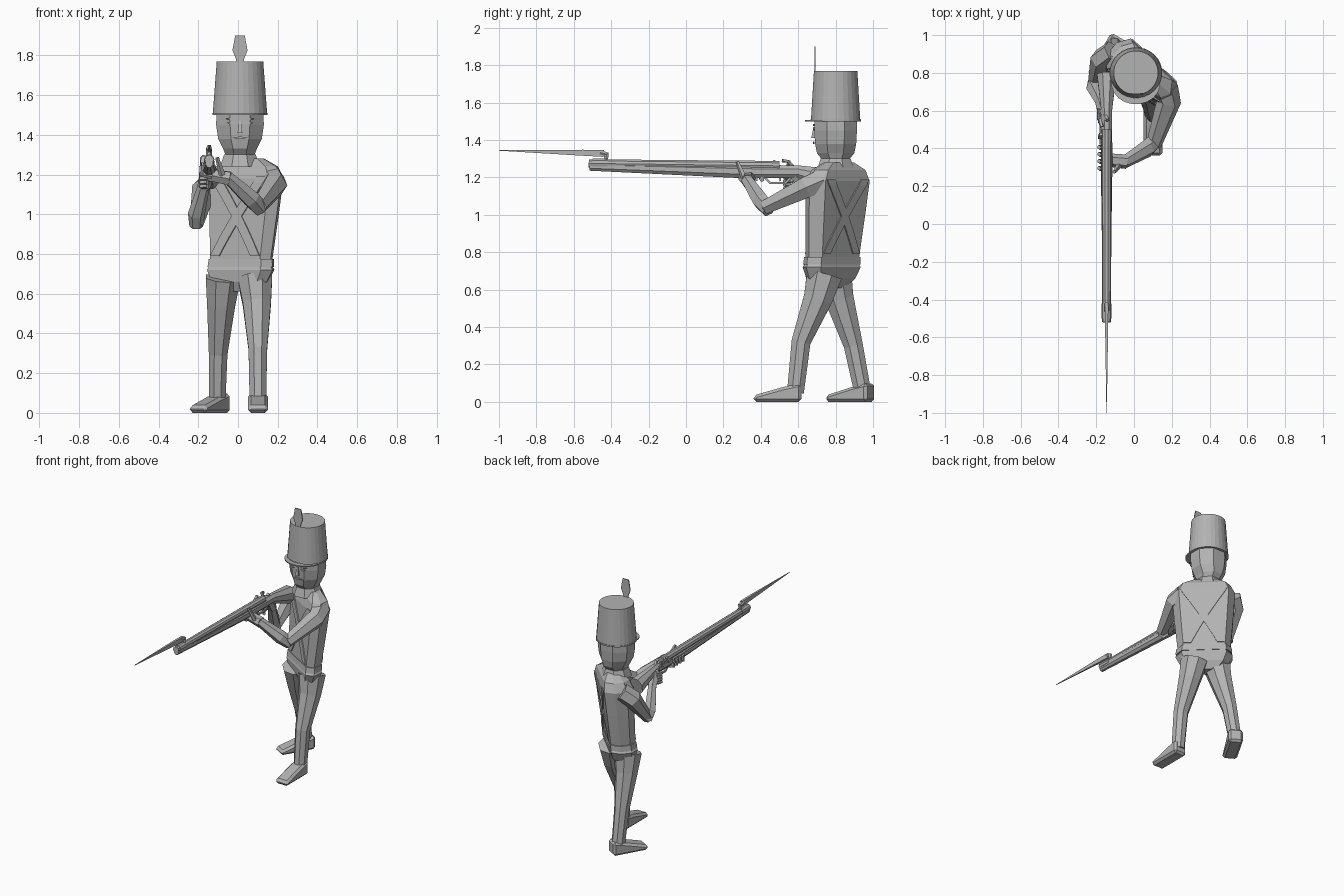
import bpy, bmesh, math
from mathutils import Vector, Matrix

cube = bpy.data.objects.get("Cube")
if cube:
    bpy.data.objects.remove(cube, do_unlink=True)

shade = .45
grey = bpy.data.materials.new("plain_grey")
grey.use_nodes = True
grey.diffuse_color = (shade, shade, shade, 1)
grey.node_tree.nodes["Principled BSDF"].inputs["Base Color"].default_value = grey.diffuse_color


def finish(name, bm):
    bmesh.ops.recalc_face_normals(bm, faces=bm.faces)
    mesh = bpy.data.meshes.new(name)
    bm.to_mesh(mesh)
    bm.free()
    mesh.materials.append(grey)
    part = bpy.data.objects.new(name, mesh)
    bpy.context.collection.objects.link(part)
    return part


def skin(name, loops):
    """Join closed loops of points into a capped solid."""
    bm = bmesh.new()
    rows = [[bm.verts.new(point) for point in loop] for loop in loops]
    for low, high in zip(rows, rows[1:]):
        for i in range(len(low)):
            bm.faces.new((low[i - 1], low[i], high[i], high[i - 1]))
    bm.faces.new(rows[0])
    bm.faces.new(rows[-1])
    return finish(name, bm)


def polygon(sides, rx, ry):
    grow = 1 / math.cos(math.pi / sides)
    turns = [(i + .5) * math.tau / sides for i in range(sides)]
    return [(rx * grow * math.cos(t), ry * grow * math.sin(t)) for t in turns]


def stack(name, axis, rings, sides=8):
    """Horizontal rings (z, rx, ry) around an axis given as a function of z."""
    return skin(name, [[axis(z) + Vector((u, v, 0)) for u, v in polygon(sides, rx, ry)]
                       for z, rx, ry in rings])


def limb(name, points, radii, sides=6, squash=1):
    """Tube through points, its width scaled by squash."""
    loops = []
    for i, point in enumerate(points):
        along = (points[min(i + 1, len(points) - 1)] - points[max(i - 1, 0)]).normalized()
        up = along.cross(Vector((1, 0, 0))).normalized()
        side = up.cross(along)
        loops.append([point + up * u + side * v
                      for u, v in polygon(sides, radii[i], radii[i] * squash)])
    return skin(name, loops)


def across(name, outline, axis, at, thick):
    """Solid of a side (axis 0) or front (axis 1) outline, centred at a depth."""
    def put(a, b, depth):
        return (depth, a, b) if axis == 0 else (a, depth, b)
    return skin(name, [[put(a, b, at + side * thick / 2) for a, b in outline] for side in (-1, 1)])


def spots(*places):
    return [Vector(place) for place in places]


def body_axis(z):
    return Vector((.01 + .06 * (z - .74), .78 + .07 * (z - .74), z))


def head_axis(z):
    return Vector((.01, .8, z))


# Coat: a flat torso plan turned so the left shoulder leads, scaled by height
chest_right, chest_left = spots((-.17, .01, 0), (.11, -.16, 0))
back_left, back_right = spots((.18, -.06, 0), (-.05, .16, 0))
plan = [chest_right, chest_left, Vector((.17, -.14, 0)), back_left, back_right,
        Vector((-.12, .14, 0)), Vector((-.17, .08, 0))]
coat = [(.74, .88), (1, 1), (1.18, 1.07), (1.24, .9), (1.28, .5)]


def plan_stack(name, levels):
    return skin(name, [[body_axis(z) + corner * size for corner in plan] for z, size in levels])


plan_stack("coat_body", coat)
plan_stack("belt", [(.735, .96), (.775, .94)])
plan_stack("coat_skirt", [(.61, .5), (.66, .82), (.72, .97), (.74, .9)])
stack("collar", head_axis, [(1.24, .1, .1), (1.3, .08, .08)])


def coat_size(z):
    for low, high in zip(coat, coat[1:]):
        if z <= high[0]:
            return low[1] + (high[1] - low[1]) * (z - low[0]) / (high[0] - low[0])


# Crossed straps on chest and back
STEPS = 12
for start, end, label in ((chest_right, chest_left, "chest"), (back_left, back_right, "back")):
    outward = (end - start).cross(Vector((0, 0, 1))).normalized() * .003
    for rising in (False, True):
        bm = bmesh.new()
        rows = []
        for i in range(STEPS + 1):
            f = i / STEPS
            z = .79 + .4 * (f if rising else 1 - f)
            rows.append([bm.verts.new(body_axis(z) + outward + coat_size(z) *
                                      start.lerp(end, .1 + .8 * f + edge)) for edge in (-.09, .09)])
        for a, b in zip(rows, rows[1:]):
            bm.faces.new((a[0], a[1], b[1], b[0]))
        strap = finish(label + "_strap", bm)
        solid = strap.modifiers.new("thickness", "SOLIDIFY")
        solid.thickness, solid.offset = .008, 0

# Legs, left one striding forward
leg_radii = (.045, .051, .077, .095)
limb("left_leg", spots((.1, .585, .05), (.1, .615, .32), (.095, .705, .55), (.085, .74, .68)),
     leg_radii, 8, .92)
limb("right_leg", spots((-.105, .945, .05), (-.1, .895, .3), (-.085, .82, .55), (-.075, .79, .68)),
     leg_radii, 8, .92)

# Shoes, right one turned out
sole = [(-.13, 0), (-.13, .035), (.03, .08), (.125, .1), (.125, 0)]
for name, x, y, angle in (("left_shoe", .1, .492, 0), ("right_shoe", -.14, .88, -30)):
    shoe = across(name, sole, 0, 0, .1)
    shoe.location = (x, y, 0)
    shoe.rotation_euler.z = math.radians(angle)
    bevel = shoe.modifiers.new("worn_edges", "BEVEL")
    bevel.width, bevel.segments = .015, 1

# Head and face
stack("neck", head_axis, [(z, .06, .06) for z in (1.24, 1.33)])
stack("head", head_axis, [(1.28, .065, .06), (1.33, .085, .1), (1.38, .11, .11),
                          (1.45, .12, .114), (1.53, .118, .114)])
stack("nose", lambda z: Vector((.01, .687, z)), [(1.41, .012, .018), (1.47, .005, .005)], sides=4)


def face_mark(name, x, z, wide, tall):
    across(name, [(x - wide, z), (x, z - tall), (x + wide, z), (x, z + tall)], 1, .683, .009)


for side in (-1, 1):
    eye_x = .01 + side * .045
    face_mark("eye", eye_x, 1.46, .02, .008)
    face_mark("eyebrow", eye_x, 1.48, .03, .006)
face_mark("mouth", .01, 1.385, .04, .007)

# Tall hat with peak and plume
stack("hat", head_axis, [(1.505, .137, .132), (1.77, .117, .116)], sides=28)
stack("hat_rim", head_axis, [(z, .139, .135) for z in (1.5, 1.51)], sides=28)
stack("hat_peak", lambda z: Vector((.01, .745, z)), [(z, .128, .11) for z in (1.5, 1.508)], sides=20)
plume = [(.015, 1.72), (.02, 1.78), (.038, 1.825), (.024, 1.9)]
across("plume", [(.01 + u, z) for u, z in plume] + [(.01 - u, z) for u, z in reversed(plume)],
       1, .69, .007)

# Arms
limb("left_upper_arm", spots((.165, .72, 1.18), (.185, .65, 1.15), (.105, .42, 1.04)),
     (.06, .056, .036))
limb("left_forearm", spots((.115, .445, 1.025), (.07, .4, 1.075), (-.055, .325, 1.19)), (.036, .041, .028))
limb("right_upper_arm", spots((-.11, .91, 1.18), (-.17, .87, 1.13), (-.21, .74, .945)),
     (.055, .055, .03))
limb("right_forearm", spots((-.21, .755, .94), (-.21, .72, 1), (-.17, .635, 1.15)), (.03, .037, .026))

# Hands, wrapped round the fore-end and the grip
limb("left_palm", spots((-.04, .33, 1.18), (-.15, .34, 1.2)), (.033, .03))
limb("right_palm", spots((-.17, .64, 1.14), (-.155, .58, 1.22)), (.03, .03))
limb("left_thumb", spots((-.08, .31, 1.2), (-.105, .275, 1.285)), (.014, .008), 5)
limb("right_thumb", spots((-.17, .6, 1.22), (-.14, .55, 1.28)), (.013, .009), 5)
for i in range(4):
    knuckle = Vector((-.18, .295 + .037 * i, 1.2))
    limb("left_finger", [knuckle + bend for bend in spots((.05, 0, -.01), (0, 0, 0), (-.005, 0, .045))],
         (.012, .012, .009), 5)
    knuckle = Vector((-.183, .555, 1.2 - .02 * i))
    limb("right_finger", [knuckle + bend for bend in spots((0, .055, .01), (0, 0, 0), (.03, -.03, 0))],
         (.011, .011, .009), 5)


def gun(*places):
    """Points (y, z) on the musket's centre line."""
    return [Vector((-.145, y, z)) for y, z in places]


# Musket
limb("musket_barrel", gun((-.52, 1.275), (.5, 1.262)), (.022, .026), 10)
limb("musket_stock", gun((-.515, 1.258), (.3, 1.232), (.6, 1.23), (.79, 1.185)),
     (.022, .036, .034, .06), 8, .85)
limb("trigger_guard", gun((.42, 1.2), (.45, 1.17), (.53, 1.17), (.57, 1.21)), [.006] * 4, 4)
limb("trigger", gun((.5, 1.21), (.505, 1.18)), (.005, .004), 4)
across("lock_plate", [(.42, 1.225), (.57, 1.225), (.57, 1.255), (.42, 1.26)], 0, -.179, .009)
limb("hammer", spots((-.18, .54, 1.245), (-.18, .55, 1.285), (-.17, .515, 1.29)), [.009] * 3, 5)
limb("frizzen", spots((-.18, .46, 1.255), (-.175, .475, 1.29)), (.011, .008), 4)

# Bayonet
limb("bayonet_socket", gun((-.5, 1.275), (-.42, 1.275)), (.025, .025), 10)
limb("bayonet_arm", gun((-.43, 1.285), (-.425, 1.325), (-.46, 1.333)), [.013] * 3)
limb("bayonet_blade", gun((-.44, 1.328), (-.55, 1.332), (-1, 1.345)), (.018, .016, .002), 4, .5)
